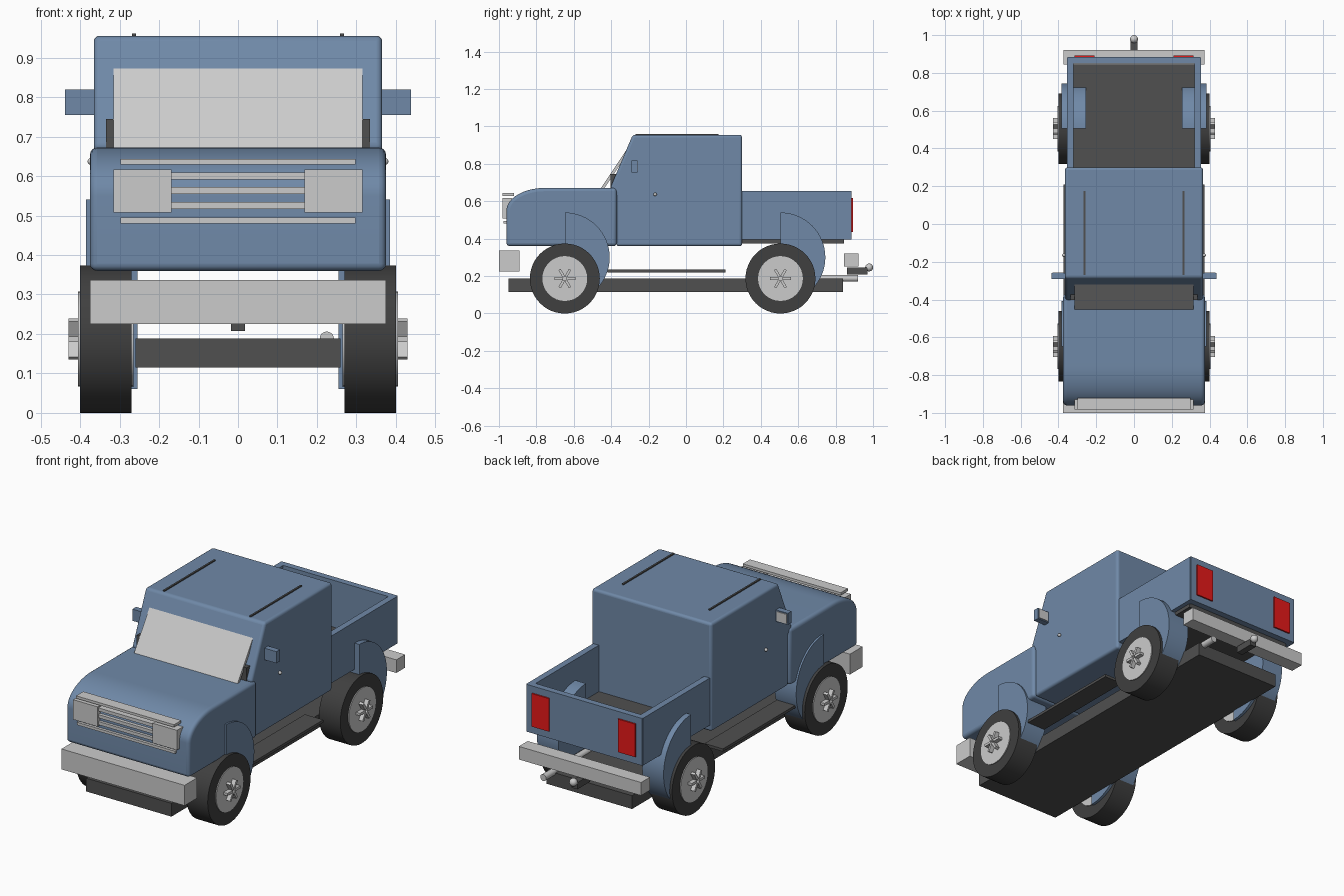
import bpy, bmesh, math
from mathutils import Matrix

if "Cube" in bpy.data.objects:
    bpy.data.objects.remove(bpy.data.objects["Cube"])


def material(name, rgb):
    m = bpy.data.materials.new(name)
    m.diffuse_color = (*rgb, 1)
    m.use_nodes = True
    m.node_tree.nodes["Principled BSDF"].inputs["Base Color"].default_value = m.diffuse_color
    return m


BLUE = material("blue_paint", (0.16, 0.25, 0.39))
DARK = material("dark_trim", (0.08, 0.08, 0.08))
RUBBER = material("rubber", (0.05, 0.05, 0.05))
RED = material("red_lens", (0.8, 0.01, 0.01))


def finish(bm, name, mat=None, bevel=0, smooth=False):
    bmesh.ops.recalc_face_normals(bm, faces=bm.faces)
    me = bpy.data.meshes.new(name)
    bm.to_mesh(me)
    bm.free()
    ob = bpy.data.objects.new(name, me)
    bpy.context.collection.objects.link(ob)
    if mat:
        me.materials.append(mat)
    if bevel:
        mod = ob.modifiers.new("bevel", 'BEVEL')
        mod.width, mod.segments, mod.limit_method = bevel, 4, 'ANGLE'
        mod.angle_limit = math.radians(40)
    if smooth or bevel:
        bpy.ops.object.select_all(action='DESELECT')
        bpy.context.view_layer.objects.active = ob
        ob.select_set(True)
        bpy.ops.object.shade_smooth_by_angle(angle=math.radians(30))
    return ob


def box(name, x, y, z, mat=None, bevel=0, tilt=0):
    """Box from (min, max) ranges, tilted about its own x axis."""
    bm = bmesh.new()
    size = [b - a for a, b in (x, y, z)]
    mid = [(a + b) / 2 for a, b in (x, y, z)]
    bmesh.ops.create_cube(bm, size=1, matrix=Matrix.Translation(mid)
                          @ Matrix.Rotation(tilt, 4, 'X') @ Matrix.Diagonal((*size, 1)))
    return finish(bm, name, mat, bevel)


def pair(name, x, y, z, mat=None, bevel=0):
    """The same box on both sides."""
    box(name + "_right", x, y, z, mat, bevel)
    box(name + "_left", (-x[1], -x[0]), y, z, mat, bevel)


def extrude(name, pts, x0, x1, mat, bevel=0, smooth=False):
    """Side profile of (y, z) points pushed along x."""
    bm = bmesh.new()
    f = bm.faces.new([bm.verts.new((x0, y, z)) for y, z in pts])
    r = bmesh.ops.extrude_face_region(bm, geom=[f])
    bmesh.ops.translate(bm, vec=(x1 - x0, 0, 0),
                        verts=[v for v in r['geom'] if isinstance(v, bmesh.types.BMVert)])
    return finish(bm, name, mat, bevel, smooth)


def arc(y, z, ry, rz, a0, a1, n):
    return [(y + ry * math.cos(math.radians(a0 + (a1 - a0) * i / n)),
             z + rz * math.sin(math.radians(a0 + (a1 - a0) * i / n))) for i in range(n + 1)]


def ball(name, loc, r, mat=None):
    bm = bmesh.new()
    bmesh.ops.create_uvsphere(bm, u_segments=20, v_segments=12, radius=r,
                              matrix=Matrix.Translation(loc))
    finish(bm, name, mat, smooth=True)


# Chassis and running boards
box("chassis", (-0.26, 0.26), (-0.95, 0.84), (0.115, 0.188), DARK)
pair("running_board", (0.26, 0.372), (-0.42, 0.21), (0.22, 0.235), DARK)

# Hood with a rounded nose
hood = [(-0.37, 0.36), (-0.37, 0.672)] + arc(-0.75, 0.55, 0.21, 0.122, 90, 180, 14) + [(-0.96, 0.36)]
extrude("hood", hood, -0.375, 0.375, BLUE, 0.018)

# Cab with a raked front
extrude("cab", [(-0.372, 0.36), (0.30, 0.36), (0.30, 0.955), (-0.285, 0.955), (-0.405, 0.672), (-0.372, 0.64)],
        -0.365, 0.365, BLUE, 0.014)
box("dashboard", (-0.335, 0.335), (-0.403, -0.32), (0.672, 0.745), DARK)
box("windshield", (-0.315, 0.315), (-0.385, -0.37), (0.645, 0.9), tilt=-math.atan2(0.14, 0.21))
pair("roof_rail", (0.258, 0.268), (-0.27, 0.175), (0.945, 0.961), DARK)

# Mirrors and door handles
pair("mirror_housing", (0.355, 0.438), (-0.292, -0.26), (0.755, 0.819), BLUE)
pair("mirror_glass", (0.372, 0.432), (-0.262, -0.256), (0.761, 0.813))
for side, s in (("right", 1), ("left", -1)):
    ball("door_handle_" + side, (s * 0.372, -0.165, 0.637), 0.009)

# Cargo bed
box("bed_floor", (-0.33, 0.33), (0.29, 0.845), (0.375, 0.4), DARK)
pair("bed_wall", (0.32, 0.355), (0.29, 0.88), (0.395, 0.655), BLUE)
box("tailgate", (-0.352, 0.352), (0.85, 0.885), (0.395, 0.655), BLUE)
pair("taillight", (0.21, 0.315), (0.875, 0.893), (0.435, 0.617), RED)

# Bumpers, hitch and exhaust
box("front_bumper", (-0.375, 0.375), (-1.0, -0.89), (0.225, 0.337))
box("rear_bumper", (-0.372, 0.372), (0.845, 0.922), (0.25, 0.322))
box("hitch_bar", (-0.018, 0.018), (0.86, 0.97), (0.208, 0.245), DARK)
ball("hitch_ball", (0, 0.979, 0.246), 0.021)
bm = bmesh.new()
bmesh.ops.create_cone(bm, cap_ends=True, segments=24, radius1=0.018, radius2=0.018, depth=0.42,
                      matrix=Matrix.Translation((0.225, 0.71, 0.188)) @ Matrix.Rotation(math.pi / 2, 4, 'X'))
finish(bm, "exhaust_pipe", smooth=True)

# Headlights and grille
pair("headlight", (0.168, 0.316), (-0.982, -0.93), (0.508, 0.617))
for i, z in enumerate((0.525, 0.563, 0.6)):
    box(f"grille_bar_{i + 1}", (-0.17, 0.17), (-0.975, -0.93), (z - 0.009, z + 0.009))
box("grille_trim_top", (-0.298, 0.298), (-0.982, -0.92), (0.629, 0.643))
box("grille_trim_bottom", (-0.298, 0.298), (-0.975, -0.95), (0.48, 0.495))

# Wheels with six-arm hubs, and half-round fenders behind each axle
for end, yc in (("front", -0.648), ("rear", 0.505)):
    for side, s in (("right", 1), ("left", -1)):
        tag = f"{end}_{side}"
        extrude("tire_" + tag, arc(yc, 0.187, 0.187, 0.187, 0, 352.5, 47), s * 0.27, s * 0.40, RUBBER, smooth=True)
        extrude("hub_" + tag, arc(yc, 0.187, 0.12, 0.12, 0, 348.75, 31), s * 0.265, s * 0.405, None, smooth=True)
        extrude("fender_" + tag, arc(yc, 0.30, 0.24, 0.24, -90, 90, 32), s * 0.255, s * 0.385, BLUE, smooth=True)
        bm = bmesh.new()
        for k in range(6):
            bmesh.ops.create_cube(bm, size=1, matrix=Matrix.Translation((s * 0.412, yc, 0.187))
                                  @ Matrix.Rotation(k * math.pi / 3, 4, 'X')
                                  @ Matrix.Translation((0, 0.033, 0))
                                  @ Matrix.Diagonal((0.034, 0.046, 0.014, 1)))
        finish(bm, "spokes_" + tag)
